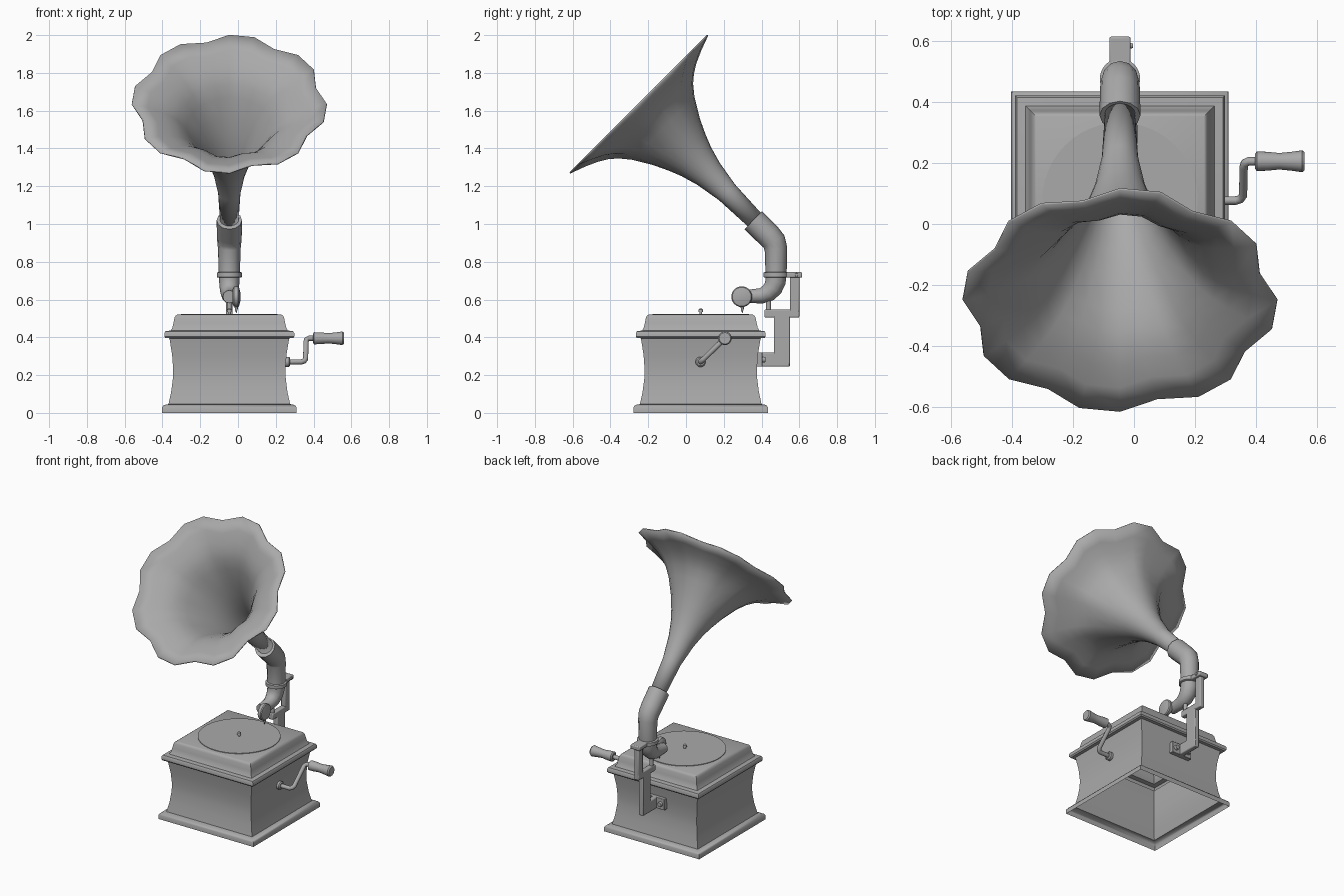
import bpy, bmesh, math
from mathutils import Vector

cube = bpy.data.objects.get("Cube")
if cube:
    bpy.data.objects.remove(cube, do_unlink=True)

CX, CY = -0.046, 0.078   # cabinet centre

grey = bpy.data.materials.new("plain grey")
grey.use_nodes = True
grey.diffuse_color = (0.4, 0.4, 0.4, 1)
grey.node_tree.nodes["Principled BSDF"].inputs["Base Color"].default_value = (0.4, 0.4, 0.4, 1)


def finish(obj, angle=35):
    """Assign the material and shade smoothly with sharp edges kept."""
    if not obj.data.materials:
        obj.data.materials.append(grey)
    bpy.ops.object.select_all(action='DESELECT')
    obj.select_set(True)
    bpy.context.view_layer.objects.active = obj
    bpy.ops.object.shade_smooth_by_angle(angle=math.radians(angle))
    return obj


def loft(name, rings, cap_start=True, cap_end=True, angle=35, thickness=0):
    """Skin a list of equally sized vertex rings."""
    bm = bmesh.new()
    loops = [[bm.verts.new(p) for p in ring] for ring in rings]
    n = len(loops[0])
    for a, b in zip(loops, loops[1:]):
        for i in range(n):
            j = (i + 1) % n
            bm.faces.new((a[i], a[j], b[j], b[i]))
    if cap_start:
        bm.faces.new(loops[0][::-1])
    if cap_end:
        bm.faces.new(loops[-1])
    bmesh.ops.recalc_face_normals(bm, faces=bm.faces)
    mesh = bpy.data.meshes.new(name)
    bm.to_mesh(mesh)
    bm.free()
    obj = bpy.data.objects.new(name, mesh)
    bpy.context.collection.objects.link(obj)
    if thickness:
        mod = obj.modifiers.new("wall", 'SOLIDIFY')
        mod.thickness = thickness
        mod.offset = 0
    return finish(obj, angle)


def lathe(name, origin, axis, profile, sides=24):
    """Turn (distance, radius) pairs about an axis."""
    w = Vector(axis).normalized()
    u = w.orthogonal().normalized()
    v = w.cross(u)
    turn = [2 * math.pi * i / sides for i in range(sides)]
    rings = [[Vector(origin) + w * s + (u * math.cos(t) + v * math.sin(t)) * r for t in turn]
             for s, r in profile]
    return loft(name, rings)


def tube(name, points, depth):
    """Round tube along (x, y, z, radius factor) points."""
    curve = bpy.data.curves.new(name, 'CURVE')
    curve.dimensions = '3D'
    curve.bevel_depth = depth
    curve.bevel_resolution = 4
    curve.use_fill_caps = True
    spline = curve.splines.new('POLY')
    spline.points.add(len(points) - 1)
    for p, (x, y, z, r) in zip(spline.points, points):
        p.co = (x, y, z, 1)
        p.radius = r
    obj = bpy.data.objects.new(name, curve)
    bpy.context.collection.objects.link(obj)
    curve.materials.append(grey)
    bpy.ops.object.select_all(action='DESELECT')
    obj.select_set(True)
    bpy.context.view_layer.objects.active = obj
    bpy.ops.object.convert(target='MESH')
    return finish(bpy.context.view_layer.objects.active, 40)


def block(name, x, y, z, bevel=0.006):
    """Box between (low, high) pairs on each axis."""
    mid = [(a + b) / 2 for a, b in (x, y, z)]
    bpy.ops.mesh.primitive_cube_add(size=1, location=mid)
    obj = bpy.context.object
    obj.name = name
    obj.scale = [b - a for a, b in (x, y, z)]
    bpy.ops.object.transform_apply(location=False, rotation=False, scale=True)
    mod = obj.modifiers.new("soft edges", 'BEVEL')
    mod.width = bevel
    mod.segments = 2
    return finish(obj)


# Cabinet: moulded square shell, open underneath
profile = [(0.357, 0), (0.357, 0.028), (0.35, 0.038), (0.335, 0.045), (0.322, 0.046),
           (0.308, 0.11), (0.299, 0.18), (0.297, 0.23), (0.303, 0.31), (0.317, 0.395),
           (0.338, 0.396), (0.344, 0.404), (0.344, 0.422), (0.338, 0.432), (0.31, 0.436),
           (0.302, 0.45), (0.296, 0.475), (0.29, 0.505), (0.284, 0.515), (0.275, 0.52)]
corners = [(-1, -1), (1, -1), (1, 1), (-1, 1)]
loft("cabinet", [[(CX + h * a, CY + h * b, z) for a, b in corners] for h, z in profile],
     cap_start=False)

# Turntable and spindle
lathe("turntable", (CX, CY, 0.515), (0, 0, 1), [(0, 0.255), (0.009, 0.255)], 48)
lathe("spindle", (CX, CY, 0.52), (0, 0, 1),
      [(0, 0.008), (0.013, 0.008), (0.015, 0.013), (0.027, 0.011), (0.033, 0.004)], 12)

# Horn: flared along a tilted axis, with eight shallow lobes at the rim
mouth = Vector((CX, -0.25, 1.635))
across, up, along = Vector((1, 0, 0)), Vector((0, 1, 1)).normalized(), Vector((0, 1, -1)).normalized()
flare = [(0, 0.516), (0.03, 0.434), (0.06, 0.367), (0.09, 0.318), (0.125, 0.277), (0.18, 0.232),
         (0.28, 0.172), (0.36, 0.134), (0.43, 0.106), (0.52, 0.08), (0.66, 0.056), (0.87, 0.046)]
rings = []
for s, r in flare:
    dip = 0.042 * max(0, 1 - s / 0.22)
    ring = []
    for k in range(24):
        t = -math.radians(15 * k)
        rr = r - (dip if k % 3 == 2 else 0)
        ring.append(mouth + along * s + (across * math.cos(t) + up * math.sin(t)) * rr)
    rings.append(ring)
loft("horn", rings, False, False, 50, 0.007)

# Tone arm: sleeve bending down and forward to the sound box
arm = [(0.356, 1.02, 0.067), (0.435, 0.942, 0.066), (0.465, 0.908, 0.064), (0.476, 0.87, 0.06),
       (0.477, 0.74, 0.056), (0.474, 0.695, 0.054), (0.46, 0.66, 0.051), (0.435, 0.635, 0.047),
       (0.4, 0.62, 0.041), (0.31, 0.615, 0.034)]
tube("tone_arm", [(CX, y, z, r) for y, z, r in arm], 1.0)
lathe("sound_box", (-0.03, 0.295, 0.615), (1, 0, 0),
      [(0, 0.038), (0.008, 0.052), (0.016, 0.055), (0.03, 0.055), (0.036, 0.05), (0.042, 0.025)])
lathe("needle", (-0.009, 0.298, 0.57), (0, 0, -1), [(0, 0.009), (0.02, 0.008), (0.042, 0.001)], 10)

# Collar and rear bracket
lathe("collar", (CX, 0.477, 0.716), (0, 0, 1),
      [(0, 0.06), (0.003, 0.066), (0.026, 0.066), (0.029, 0.06)], 32)
block("collar_tab", (CX - 0.035, CX + 0.035), (0.49, 0.615), (0.716, 0.745))
lathe("collar_screw", (CX + 0.03, 0.585, 0.731), (1, 0, 0), [(0, 0.01), (0.012, 0.008)], 12)
bar = (CX - 0.017, CX + 0.017)
block("bracket_upper", bar, (0.55, 0.6), (0.505, 0.725))
block("bracket_shelf", bar, (0.415, 0.6), (0.505, 0.547))
block("bracket_lower", bar, (0.465, 0.55), (0.245, 0.54))
block("bracket_foot", bar, (0.38, 0.55), (0.245, 0.32))
block("mounting_plate", (CX - 0.075, CX + 0.075), (0.37, 0.405), (0.245, 0.32), 0.003)
for side in (-1, 1):
    lathe("plate_bolt", (CX + side * 0.046, 0.4, 0.282), (0, 1, 0), [(0, 0.018), (0.02, 0.014)], 12)
lathe("arm_post", (CX, 0.437, 0.53), (0, 0, 1), [(0, 0.013), (0.08, 0.013)], 12)

# Crank
lathe("crank_socket", (0.24, 0.077, 0.27), (1, 0, 0), [(0, 0.027), (0.03, 0.027), (0.036, 0.02)])
crank = [(0.25, 0.077, 0.27), (0.335, 0.077, 0.27), (0.35, 0.082, 0.275), (0.358, 0.094, 0.286),
         (0.36, 0.187, 0.376), (0.363, 0.199, 0.388), (0.376, 0.206, 0.395), (0.41, 0.206, 0.395)]
tube("crank_rod", [(*p, 1) for p in crank], 0.014)
lathe("crank_handle", (0.397, 0.206, 0.395), (1, 0, 0),
      [(0, 0.024), (0.006, 0.032), (0.04, 0.031), (0.08, 0.027), (0.12, 0.031),
       (0.155, 0.036), (0.163, 0.03)])
